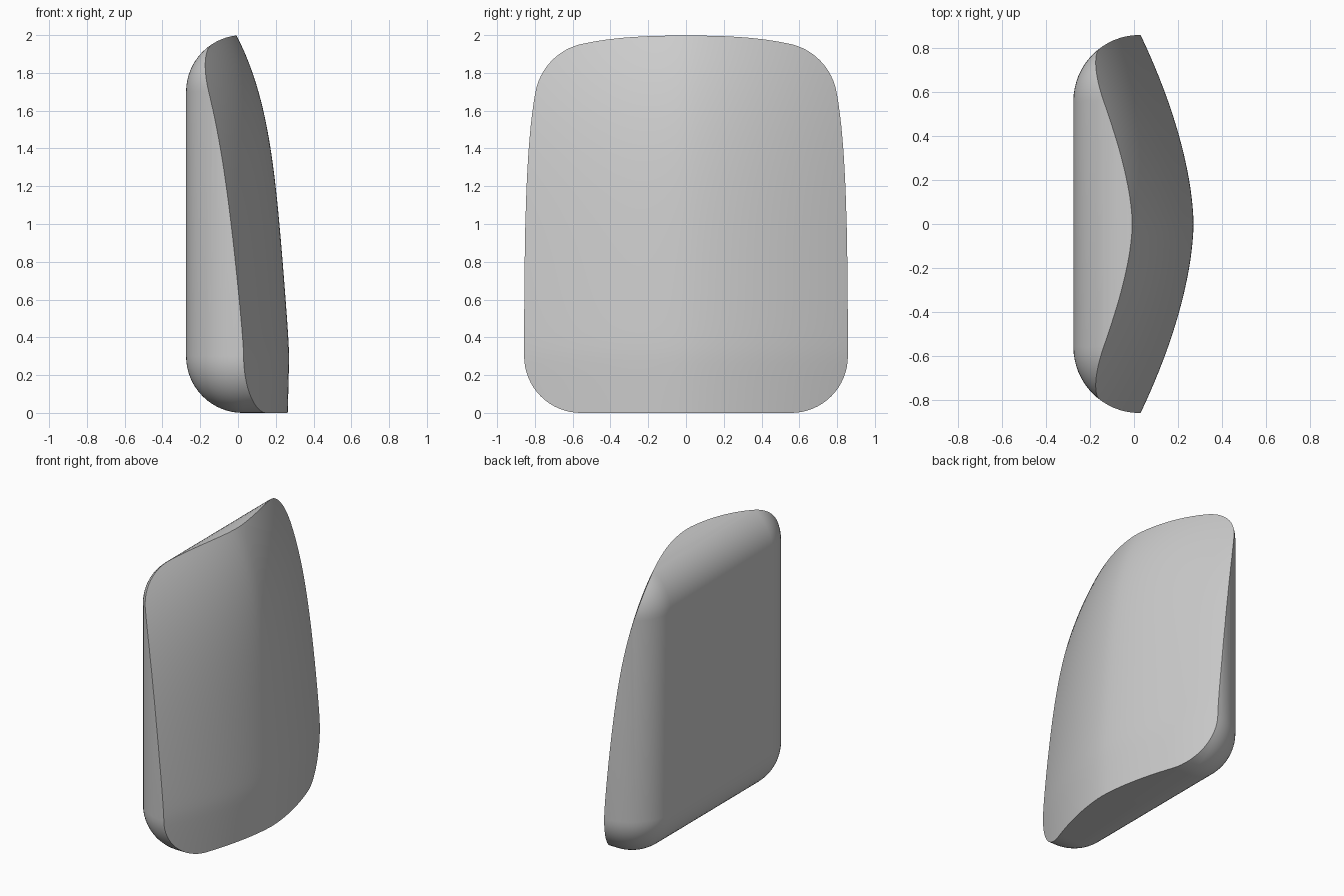
import bpy, bmesh

default = bpy.data.objects.get("Cube")
if default:
    bpy.data.objects.remove(default, do_unlink=True)

BACK, HALF_W, HEIGHT, RADIUS = -0.275, 0.857, 2.0, 0.3

grey = bpy.data.materials.new("plain grey")
grey.use_nodes = True
grey.diffuse_color = (0.6, 0.6, 0.6, 1)
grey.node_tree.nodes["Principled BSDF"].inputs["Base Color"].default_value = (0.6, 0.6, 0.6, 1)


def make_object(name, bm):
    bmesh.ops.recalc_face_normals(bm, faces=bm.faces)
    mesh = bpy.data.meshes.new(name)
    bm.to_mesh(mesh)
    bm.free()
    mesh.materials.append(grey)
    obj = bpy.data.objects.new(name, mesh)
    bpy.context.collection.objects.link(obj)
    return obj


def face_x(y, z):
    """Domed face: leans back towards the top and bows away at both sides."""
    d = z - 0.3
    lean = (0.08 if d > 0 else 0.03) * d * d / (abs(d) + 0.1) + 0.0106 * max(d, 0) ** 5
    bow = 0.31 * abs(y) ** 1.7 * (1 + 0.25 * (max(z, 0) / 1.7) ** 2)
    return 0.27 - lean - bow


# Rounded block, left square on the side that the domed face trims
bm = bmesh.new()
bmesh.ops.create_cube(bm, size=1)
for v in bm.verts:
    v.co = (BACK if v.co.x < 0 else 0.6, v.co.y * 2 * HALF_W, (v.co.z + 0.5) * HEIGHT)
round_edges = [e for e in bm.edges if min(v.co.x for v in e.verts) < 0]
bmesh.ops.bevel(bm, geom=round_edges, offset=RADIUS, segments=16, profile=0.5,
                affect='EDGES', clamp_overlap=True)
body = make_object("cushion_body", bm)

# Trimming solid: a grid shaped to the domed face, extruded backwards
bm = bmesh.new()
bmesh.ops.create_grid(bm, x_segments=48, y_segments=56, size=1)
front = list(bm.faces)
for v in bm.verts:
    y, z = v.co.x * 1.0, 1 + v.co.y * 1.15
    v.co = (face_x(y, z), y, z)
back = bmesh.ops.extrude_face_region(bm, geom=front, use_keep_orig=True)
for v in back["geom"]:
    if isinstance(v, bmesh.types.BMVert):
        v.co.x = -1
cutter = make_object("face_trimmer", bm)
cutter.hide_render = True
cutter.hide_viewport = False

# Keep the part of the block behind the domed face
trim = body.modifiers.new("trim", 'BOOLEAN')
trim.operation = 'INTERSECT'
trim.solver = 'EXACT'
trim.object = cutter
bpy.ops.object.select_all(action='DESELECT')
bpy.context.view_layer.objects.active = body
body.select_set(True)
bpy.ops.object.modifier_apply(modifier=trim.name)
bpy.data.objects.remove(cutter, do_unlink=True)
bpy.ops.object.shade_smooth_by_angle(angle=0.5)
